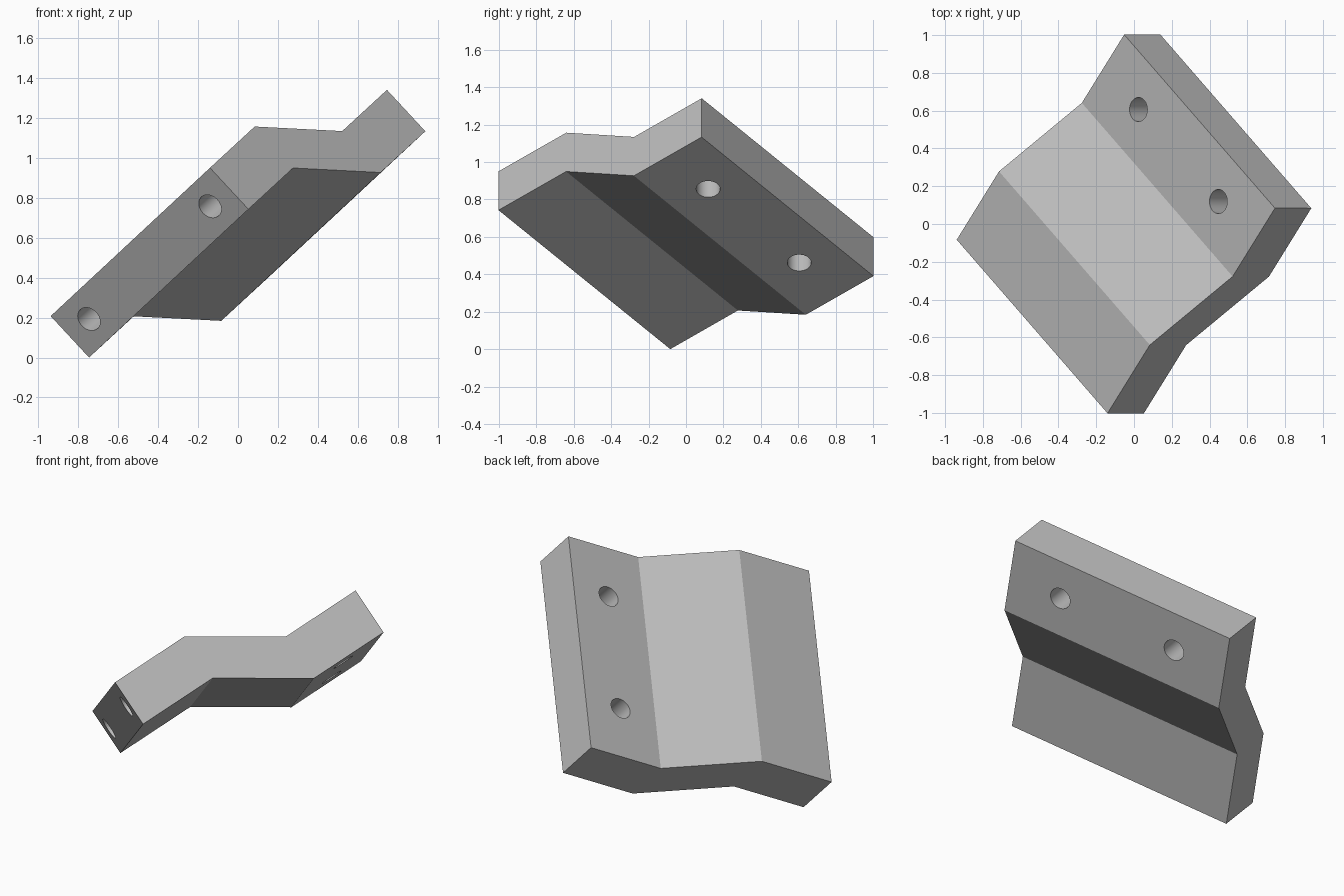
import bpy
import bmesh
from math import radians
from mathutils import Matrix, Vector

cube = bpy.data.objects.get("Cube")
if cube:
    bpy.data.objects.remove(cube)

# Sizes of the offset bracket
WIDTH = 1.426
THICK = 0.283
FLAT = 0.473
STEP_RUN, STEP_DROP = 0.475, 0.314
HOLE_R = 0.064
BLIND_DEPTH = 0.4

# Tilted frame: u along the profile, e along the width, w out of the top face
e = Vector((-0.795, 0.915, -0.74)).normalized()
w = Vector((-0.19, 0, 0.206))
w = (w - e * w.dot(e)).normalized()
u = e.cross(w)
frame = Matrix((u, e, w)).transposed().to_4x4()

steel = bpy.data.materials.new("grey metal")
steel.use_nodes = True
grey = (0.5, 0.5, 0.5, 1)
steel.diffuse_color = grey
steel.node_tree.nodes["Principled BSDF"].inputs["Base Color"].default_value = grey

# Bracket body: stepped profile extruded across the width, centred on the origin
length = 2 * FLAT + STEP_RUN
top = [(0, 0), (FLAT, 0), (FLAT + STEP_RUN, -STEP_DROP), (length, -STEP_DROP)]
profile = top + [(x, z - THICK) for x, z in reversed(top)]
centre = Vector((length / 2, WIDTH / 2, -(STEP_DROP + THICK) / 2))
bm = bmesh.new()
face = bm.faces.new([bm.verts.new(Vector((x, 0, z)) - centre) for x, z in profile])
extruded = bmesh.ops.extrude_face_region(bm, geom=[face])["geom"]
bmesh.ops.translate(bm, verts=[v for v in extruded if isinstance(v, bmesh.types.BMVert)],
                    vec=(0, WIDTH, 0))
bmesh.ops.recalc_face_normals(bm, faces=bm.faces[:])
bm.transform(frame)
mesh = bpy.data.meshes.new("offset_bracket")
bm.to_mesh(mesh)
bm.free()
mesh.materials.append(steel)
bracket = bpy.data.objects.new("offset_bracket", mesh)
bpy.context.collection.objects.link(bracket)


def drill(position, rotation, depth):
    """Cut a round hole centred at a position in the bracket's own frame."""
    bpy.ops.mesh.primitive_cylinder_add(vertices=48, radius=HOLE_R, depth=depth)
    cutter = bpy.context.object
    cutter.name = "hole_cutter"
    cutter.hide_render = True
    cutter.data.materials.append(steel)
    cutter.data.transform(frame @ Matrix.Translation(Vector(position) - centre) @ rotation)
    cut = bracket.modifiers.new("hole", "BOOLEAN")
    cut.operation = "DIFFERENCE"
    cut.solver = "EXACT"
    cut.object = cutter
    bpy.context.view_layer.objects.active = bracket
    bpy.ops.object.modifier_apply(modifier=cut.name)
    bpy.data.objects.remove(cutter)


# Through holes in the lower flange
for t in (0.235, 0.765):
    drill((length - FLAT / 2, t * WIDTH, -STEP_DROP - THICK / 2),
          Matrix.Identity(4), THICK * 2)

# Blind holes in the end edge of the other flange
for t in (0.12, 0.88):
    drill((0, t * WIDTH, -THICK / 2),
          Matrix.Rotation(radians(90), 4, "Y"), BLIND_DEPTH * 2)

# Stand the bracket on the ground and smooth the hole walls
lowest = min(v.co.z for v in bracket.data.vertices)
bracket.data.transform(Matrix.Translation((0, 0, -lowest)))
bpy.ops.object.select_all(action="DESELECT")
bracket.select_set(True)
bpy.context.view_layer.objects.active = bracket
bpy.ops.object.shade_smooth_by_angle(angle=radians(30))
